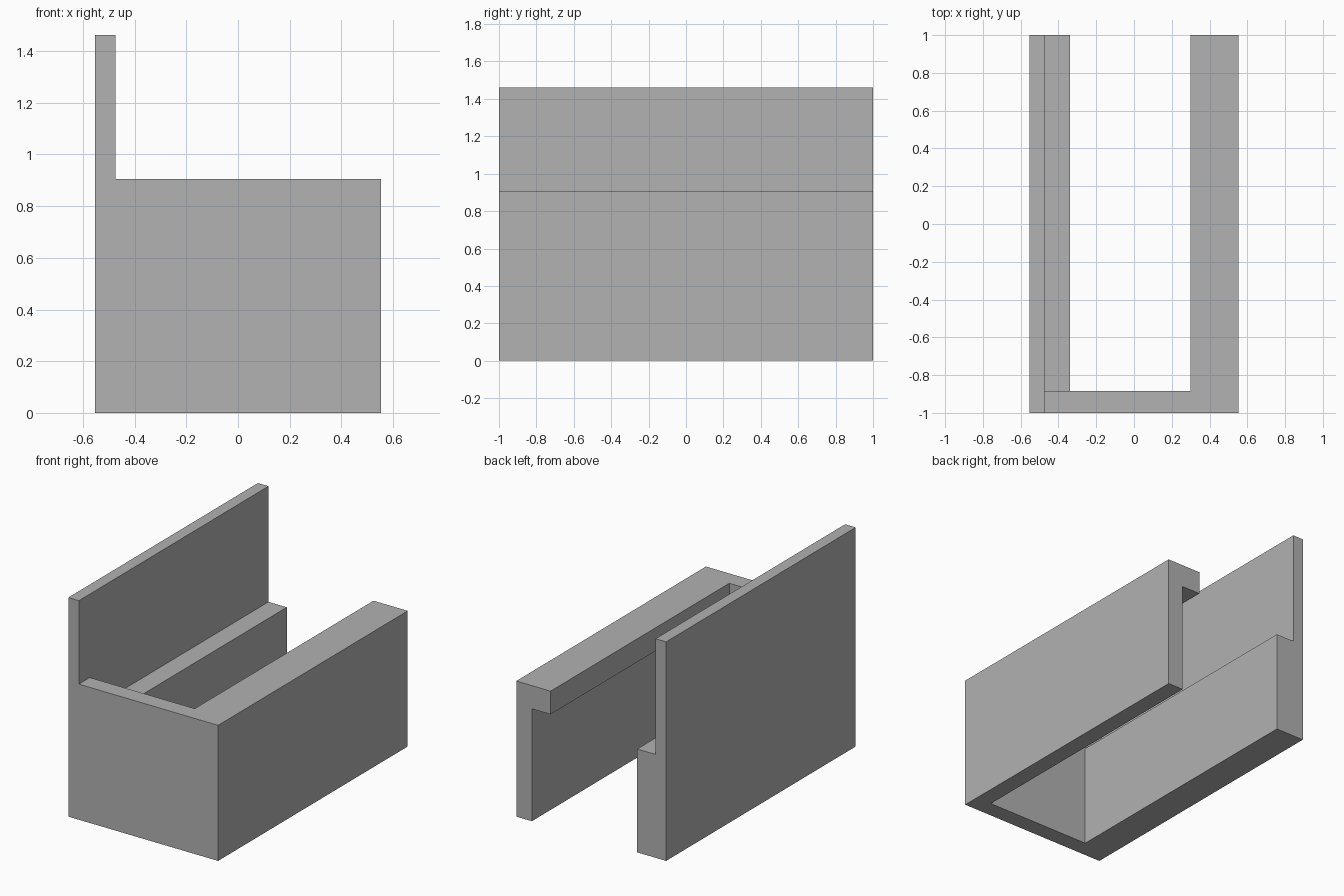
import bpy
import bmesh

default_cube = bpy.data.objects.get("Cube")
if default_cube:
    bpy.data.objects.remove(default_cube, do_unlink=True)

grey = bpy.data.materials.new("plain grey")
grey.use_nodes = True
colour = (0.445, 0.445, 0.445, 1)
grey.diffuse_color = colour
grey.node_tree.nodes["Principled BSDF"].inputs["Base Color"].default_value = colour

HALF_WIDTH, FRONT, BACK = 0.553, -1.0, 1.0
PANEL_BACK = -0.885      # inner face of the front panel
TOP = 0.905              # height of the front panel and right rail
WALL_TOP, WALL_IN = 1.462, -0.475
LEDGE_TOP, LEDGE_IN = 0.69, -0.34
LIP_BOTTOM, LIP_IN, SIDE_IN = 0.75, 0.30, 0.438


def extrude_profile(name, profile, y_start, y_end):
    """Extrude a closed x-z profile along y."""
    bm = bmesh.new()
    face = bm.faces.new([bm.verts.new((x, y_start, z)) for x, z in profile])
    new = bmesh.ops.extrude_face_region(bm, geom=[face])["geom"]
    verts = [v for v in new if isinstance(v, bmesh.types.BMVert)]
    bmesh.ops.translate(bm, verts=verts, vec=(0, y_end - y_start, 0))
    bmesh.ops.recalc_face_normals(bm, faces=bm.faces)
    mesh = bpy.data.meshes.new(name)
    bm.to_mesh(mesh)
    bm.free()
    mesh.materials.append(grey)
    obj = bpy.data.objects.new(name, mesh)
    bpy.context.collection.objects.link(obj)
    return obj


# Tall wall with a low ledge along its inner side
extrude_profile("tall_wall_with_ledge", [
    (-HALF_WIDTH, 0), (LEDGE_IN, 0), (LEDGE_IN, LEDGE_TOP),
    (WALL_IN, LEDGE_TOP), (WALL_IN, WALL_TOP), (-HALF_WIDTH, WALL_TOP),
], PANEL_BACK, BACK)

# Low wall with an inward lip at the top
extrude_profile("low_wall_with_lip", [
    (HALF_WIDTH, 0), (HALF_WIDTH, TOP), (LIP_IN, TOP),
    (LIP_IN, LIP_BOTTOM), (SIDE_IN, LIP_BOTTOM), (SIDE_IN, 0),
], PANEL_BACK, BACK)

# Front panel, rising at one end to meet the tall wall
extrude_profile("front_panel", [
    (-HALF_WIDTH, 0), (HALF_WIDTH, 0), (HALF_WIDTH, TOP),
    (WALL_IN, TOP), (WALL_IN, WALL_TOP), (-HALF_WIDTH, WALL_TOP),
], FRONT, PANEL_BACK)
